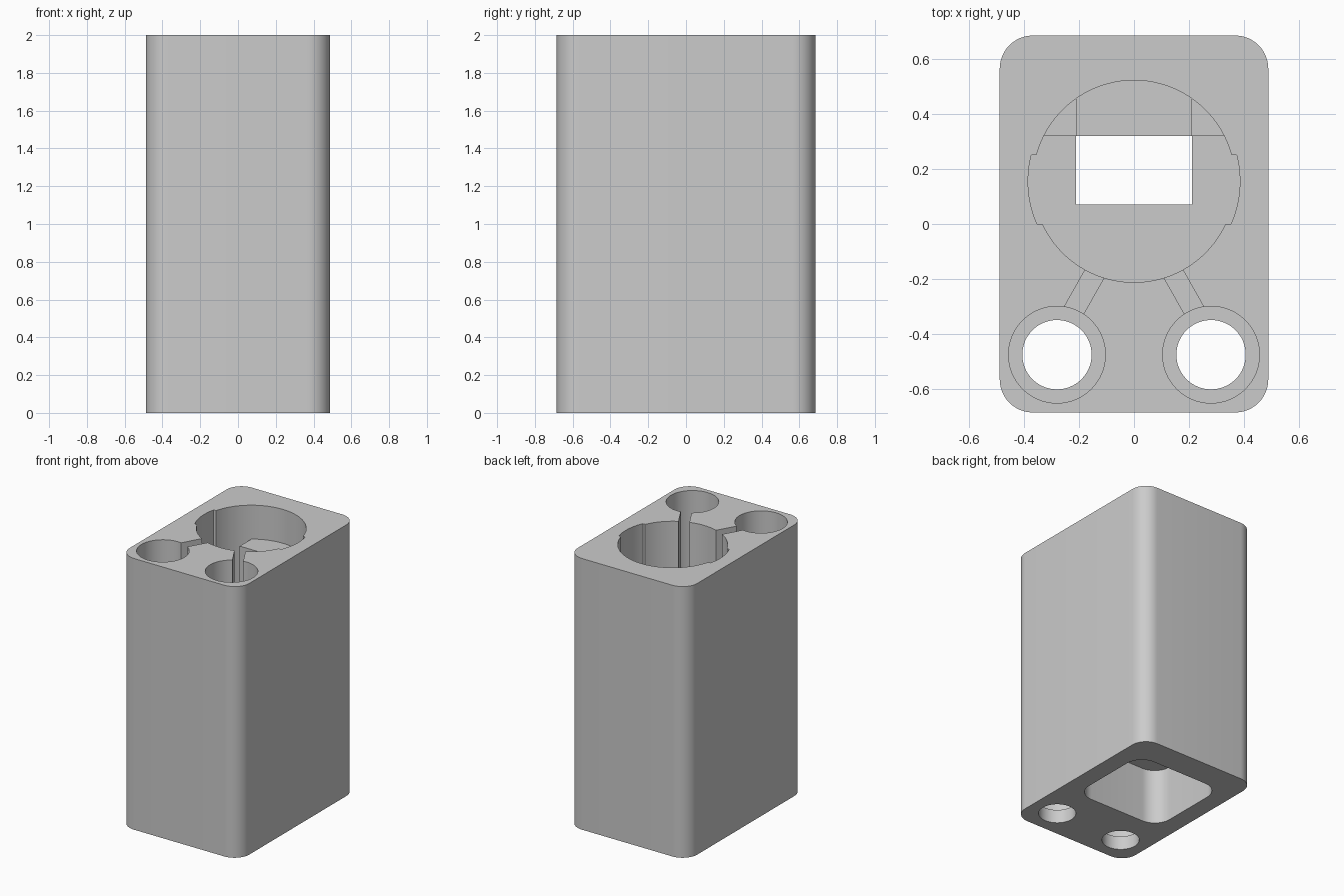
import bpy
import bmesh
from math import asin, acos, cos, sin, pi, radians
from mathutils import Vector

cube = bpy.data.objects.get("Cube")
if cube:
    bpy.data.objects.remove(cube, do_unlink=True)

GREY = (0.6, 0.6, 0.6, 1.0)
mat = bpy.data.materials.new("plain grey")
mat.use_nodes = True
mat.diffuse_color = GREY
mat.node_tree.nodes["Principled BSDF"].inputs["Base Color"].default_value = GREY

WELL_Y, WELL_R, LOBE_R = 0.155, 0.367, 0.385
FLOOR, LEDGE_Y, LEDGE_X = 0.5, 0.32, 0.21


def arc(cx, cy, r, a0, a1, n):
    """Points on an arc, both ends included."""
    return [(cx + r * cos(a0 + (a1 - a0) * i / n),
             cy + r * sin(a0 + (a1 - a0) * i / n)) for i in range(n + 1)]


def circle(cx, cy, r, n=64):
    return arc(cx, cy, r, 0, 2 * pi, n)[:-1]


def rounded_rect(cx, cy, w, h, r):
    pts = []
    for k, (sx, sy) in enumerate([(1, 1), (-1, 1), (-1, -1), (1, -1)]):
        pts += arc(cx + sx * (w - r), cy + sy * (h - r), r,
                   k * pi / 2, (k + 1) * pi / 2, 12)
    return pts


def prism(name, pts, z0, z1):
    """Extrude a closed outline between two heights."""
    bm = bmesh.new()
    face = bm.faces.new([bm.verts.new((x, y, z0)) for x, y in pts])
    ext = bmesh.ops.extrude_face_region(bm, geom=[face])
    top = [v for v in ext["geom"] if isinstance(v, bmesh.types.BMVert)]
    bmesh.ops.translate(bm, verts=top, vec=(0, 0, z1 - z0))
    bmesh.ops.recalc_face_normals(bm, faces=bm.faces)
    mesh = bpy.data.meshes.new(name)
    bm.to_mesh(mesh)
    bm.free()
    mesh.materials.append(mat)
    obj = bpy.data.objects.new(name, mesh)
    bpy.context.collection.objects.link(obj)
    return obj


def activate(obj):
    bpy.ops.object.select_all(action="DESELECT")
    obj.select_set(True)
    bpy.context.view_layer.objects.active = obj


def cut(body, name, pts, z0, z1):
    """Subtract a prism from the body."""
    tool = prism(name, pts, z0, z1)
    tool.hide_render = True
    mod = body.modifiers.new(name, "BOOLEAN")
    mod.operation = "DIFFERENCE"
    mod.solver = "EXACT"
    mod.object = tool
    activate(body)
    bpy.ops.object.modifier_apply(modifier=mod.name)
    bpy.data.objects.remove(tool, do_unlink=True)


def well_outline():
    """Round well with a slightly wider lobe on each side."""
    def ang(y, r):
        return asin((y - WELL_Y) / r)
    lo, hi = 0.0, 0.25
    pts = arc(0, WELL_Y, LOBE_R, ang(lo, LOBE_R), ang(hi, LOBE_R), 12)
    pts += arc(0, WELL_Y, WELL_R, ang(hi, WELL_R), pi - ang(hi, WELL_R), 40)
    pts += arc(0, WELL_Y, LOBE_R, pi - ang(hi, LOBE_R), pi - ang(lo, LOBE_R), 12)
    pts += arc(0, WELL_Y, WELL_R, pi - ang(lo, WELL_R), 2 * pi + ang(lo, WELL_R), 40)
    return pts


# Outer case
body = prism("case_body", rounded_rect(0, 0, 0.488, 0.685, 0.12), 0, 2)

# Main well, lower pocket and the window joining them
cut(body, "main_well", well_outline(), FLOOR, 2.1)
cut(body, "lower_pocket", rounded_rect(0, 0.15, 0.355, 0.33, 0.13), -0.1, 0.41)
window = [(-LEDGE_X, 0.07), (LEDGE_X, 0.07), (LEDGE_X, LEDGE_Y), (-LEDGE_X, LEDGE_Y)]
cut(body, "window", window, 0.3, 0.6)

# Tubes with a smaller through hole, each joined to the well by a slot
for side, s in (("left", 1), ("right", -1)):
    cx, cy = s * 0.28, -0.475
    cut(body, side + "_tube", circle(cx, cy, 0.176), 0.1, 2.1)
    cut(body, side + "_hole", circle(cx, cy, 0.126), -0.1, 0.2)
    start, end = Vector((s * 0.11, -0.122)), Vector((s * 0.25, -0.37))
    across = (end - start).normalized().orthogonal() * 0.037
    slot = [start + across, start - across, end - across, end + across]
    cut(body, side + "_slot", [tuple(p) for p in slot], 0.7, 2.1)

# Tall ledge and low shelves along the back of the well
r = WELL_R + 0.006
a = acos(LEDGE_X / r)
ledge = prism("back_ledge", [(-LEDGE_X, LEDGE_Y), (LEDGE_X, LEDGE_Y)]
              + arc(0, WELL_Y, r, a, pi - a, 24), 0.45, 1.75)
b = asin((LEDGE_Y - WELL_Y) / r)
shelf = prism("back_shelf", arc(0, WELL_Y, r, b, pi - b, 32), 0.45, 0.8)

for obj in (body, ledge, shelf):
    activate(obj)
    bpy.ops.object.shade_smooth_by_angle(angle=radians(20))
